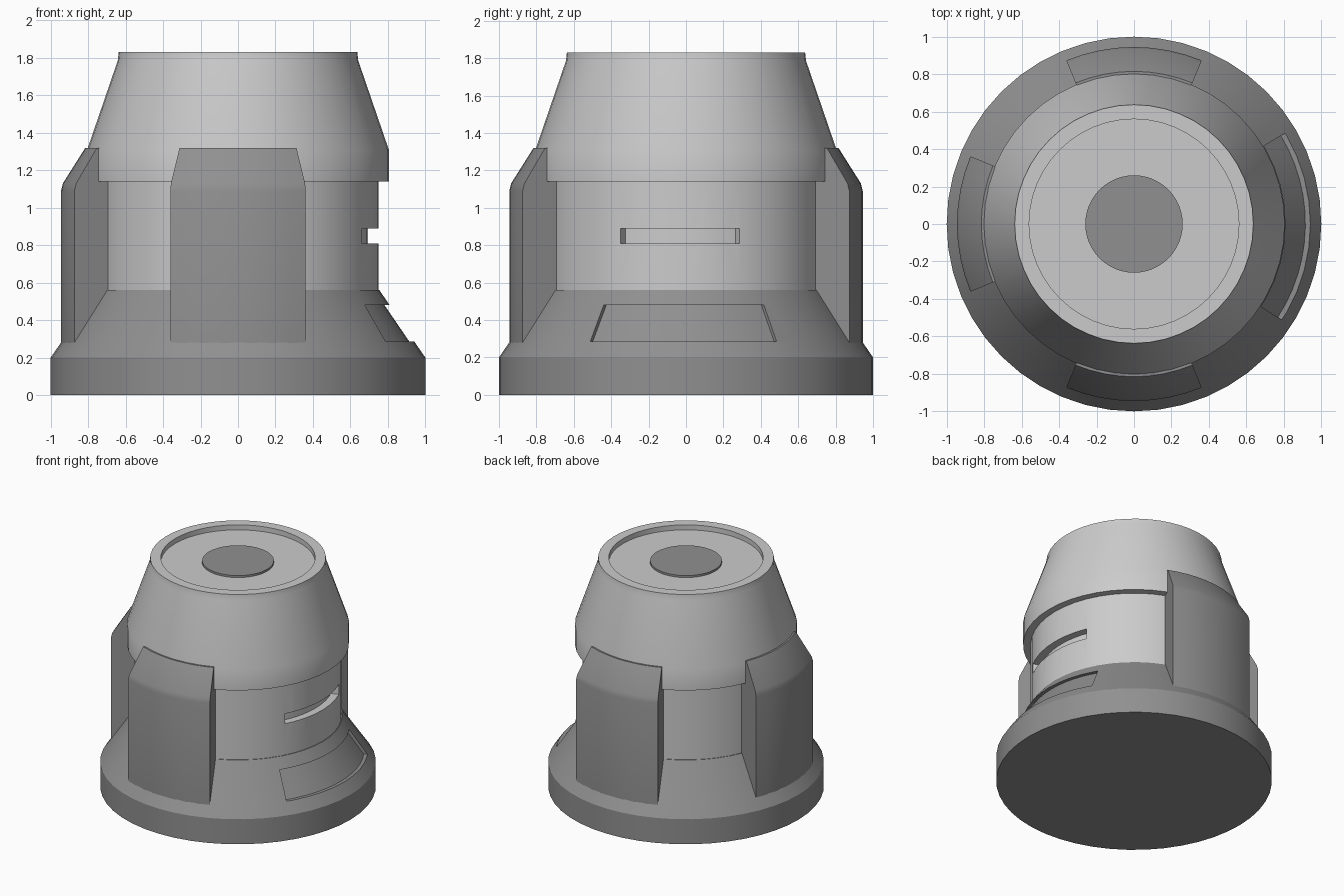
import bpy, bmesh
from math import radians, cos, sin

if "Cube" in bpy.data.objects:
    bpy.data.objects.remove(bpy.data.objects["Cube"])

dark = bpy.data.materials.new("dark_grey")
dark.diffuse_color = (0.28, 0.28, 0.28, 1)
dark.use_nodes = True
dark.node_tree.nodes["Principled BSDF"].inputs["Base Color"].default_value = dark.diffuse_color


def sweep(name, profile, a0=0, a1=360, steps=48, mat=None):
    """Sweep a closed or axis-touching (r, z) profile around z, from a0 to a1 degrees."""
    full = a1 - a0 == 360
    bm = bmesh.new()
    rings = []
    for i in range(steps if full else steps + 1):
        a = radians(a0 + (a1 - a0) * i / steps)
        rings.append([bm.verts.new((r * cos(a), r * sin(a), z)) for r, z in profile])
    n = len(profile)
    for i in range(steps):
        p, q = rings[i], rings[(i + 1) % len(rings)]
        for j in range(n - 1 if full else n):
            k = (j + 1) % n
            bm.faces.new((p[j], q[j], q[k], p[k]))
    if full:
        # flat discs close the bottom and the top
        bm.faces.new([r[0] for r in rings])
        bm.faces.new([r[-1] for r in rings])
    else:
        bm.faces.new(rings[0])
        bm.faces.new(rings[-1])
    bmesh.ops.recalc_face_normals(bm, faces=bm.faces)
    mesh = bpy.data.meshes.new(name)
    bm.to_mesh(mesh)
    bm.free()
    obj = bpy.data.objects.new(name, mesh)
    bpy.context.collection.objects.link(obj)
    if mat:
        mesh.materials.append(mat)
    return obj


def carve(obj, cutter):
    mod = obj.modifiers.new("cut", 'BOOLEAN')
    mod.operation = 'DIFFERENCE'
    mod.solver = 'EXACT'
    mod.object = cutter
    bpy.context.view_layer.objects.active = obj
    bpy.ops.object.modifier_apply(modifier=mod.name)
    bpy.data.objects.remove(cutter)


# Flared foot with a shallow panel recess on the right
base = sweep("base", [(1, 0), (1, 0.2), (0.945, 0.28), (0.755, 0.56)], mat=dark)
carve(base, sweep("panel_cutter",
                  [(0.915, 0.285), (1.02, 0.285), (0.92, 0.48), (0.782, 0.48)],
                  -33, 31, 12))

# Main barrel with a narrow slot on the right
barrel = sweep("barrel", [(0.75, 0.55), (0.75, 1.15)])
carve(barrel, sweep("slot_cutter",
                    [(0.69, 0.81), (0.8, 0.81), (0.8, 0.89), (0.69, 0.89)],
                    -28, 22.5, 10))

# Tapered cap with a raised rim
cap = sweep("cap", [(0.805, 1.14), (0.805, 1.31), (0.642, 1.785), (0.637, 1.83),
                    (0.56, 1.83), (0.56, 1.79)])
button = sweep("button", [(0.26, 1.785), (0.26, 1.806)], mat=dark)

# Three chamfered grip pads: back, left and front
pads = [sweep(side + "_pad",
              [(0.7, 0.25), (0.945, 0.25), (0.945, 1.09), (0.935, 1.13),
               (0.815, 1.32), (0.7, 1.32)],
              c - 22.5, c + 22.5, 8, dark)
        for side, c in (("back", 90), ("left", 180), ("front", 270))]

# Smooth the round surfaces, keep the edges crisp
for obj in [base, barrel, cap, button] + pads:
    bpy.ops.object.select_all(action='DESELECT')
    obj.select_set(True)
    bpy.context.view_layer.objects.active = obj
    bpy.ops.object.shade_smooth_by_angle(angle=radians(30))
